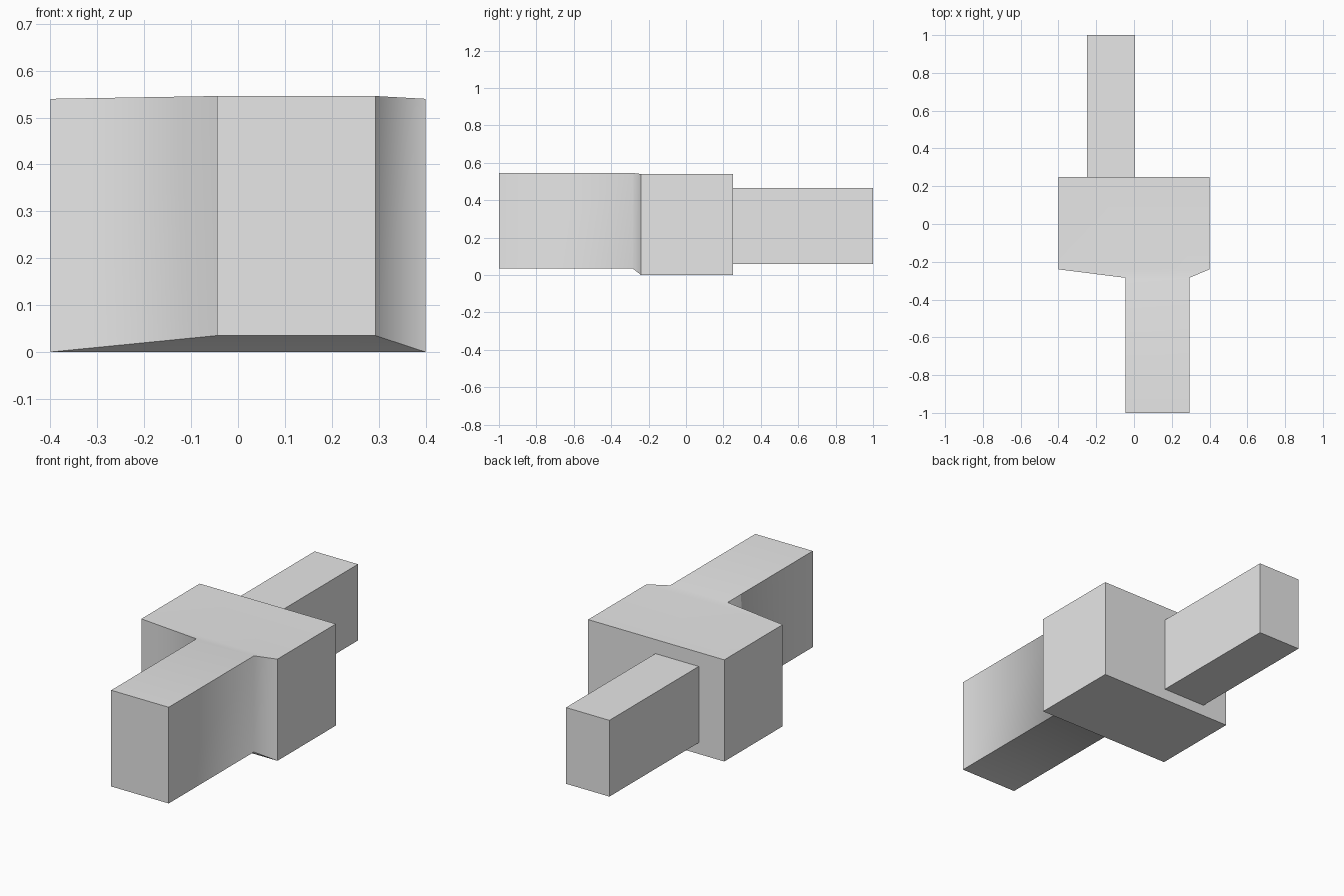
import bpy
import bmesh

cube = bpy.data.objects.get("Cube")
if cube:
    bpy.data.objects.remove(cube, do_unlink=True)

grey = bpy.data.materials.new("light_grey")
grey.use_nodes = True
grey.diffuse_color = (0.8, 0.8, 0.8, 1)
grey.node_tree.nodes["Principled BSDF"].inputs["Base Color"].default_value = grey.diffuse_color


def loft(name, sections, soft_ring=None):
    """Skin rectangles (y, x0, x1, z0, z1) from front to back; one ring may blend smoothly."""
    bm = bmesh.new()
    rings = []
    for y, x0, x1, z0, z1 in sections:
        corners = ((x0, z0), (x1, z0), (x1, z1), (x0, z1))
        rings.append([bm.verts.new((x, y, z)) for x, z in corners])
    bm.faces.new(rings[0])
    bm.faces.new(rings[-1][::-1])
    for a, b in zip(rings, rings[1:]):
        for i in range(4):
            j = (i + 1) % 4
            bm.faces.new((a[i], b[i], b[j], a[j]))
    bmesh.ops.recalc_face_normals(bm, faces=bm.faces)
    for face in bm.faces:
        face.smooth = True
    # Keep every edge crisp except the blended ring and nearly flat joins
    soft = set(rings[soft_ring]) if soft_ring is not None else set()
    for edge in bm.edges:
        edge.smooth = set(edge.verts) <= soft or edge.calc_face_angle() < 0.3
    mesh = bpy.data.meshes.new(name)
    bm.to_mesh(mesh)
    bm.free()
    mesh.materials.append(grey)
    obj = bpy.data.objects.new(name, mesh)
    bpy.context.collection.objects.link(obj)
    return obj


# Front arm flaring into the central block
loft("block_with_front_arm", [
    (-1.0, -0.045, 0.293, 0.035, 0.546),
    (-0.285, -0.045, 0.293, 0.035, 0.546),
    (-0.24, -0.4, 0.4, 0, 0.54),
    (0.25, -0.4, 0.4, 0, 0.54),
], soft_ring=1)

# Narrower rear arm
loft("rear_arm", [
    (0.25, -0.25, 0.005, 0.06, 0.465),
    (1.0, -0.25, 0.005, 0.06, 0.465),
])
